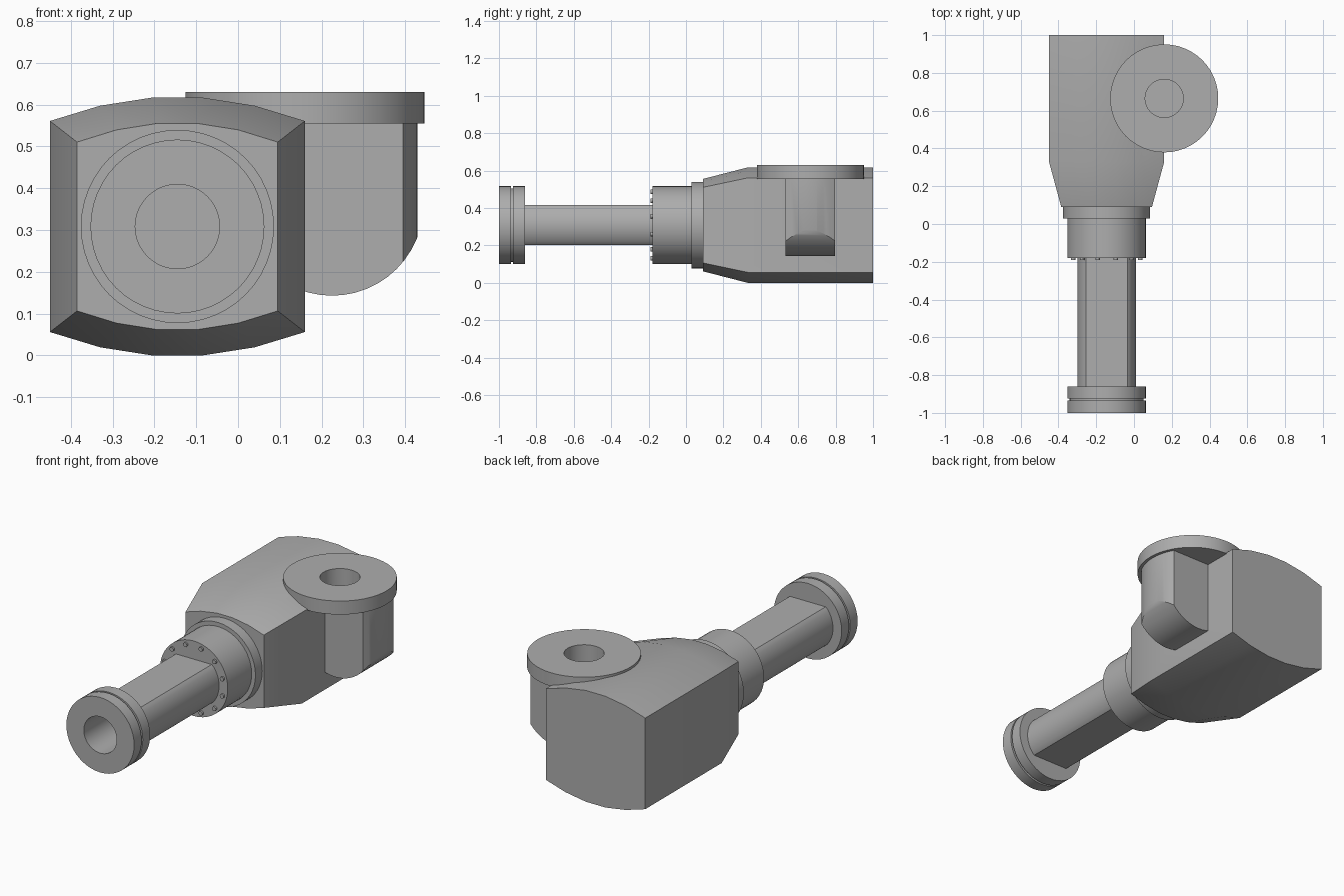
import bpy, bmesh, math
from mathutils import Vector

cube = bpy.data.objects.get("Cube")
if cube:
    bpy.data.objects.remove(cube)

mat = bpy.data.materials.new("plain grey")
mat.use_nodes = True
grey = (0.42, 0.42, 0.42, 1)
mat.diffuse_color = grey
mat.node_tree.nodes["Principled BSDF"].inputs["Base Color"].default_value = grey

AX, AZ = -0.145, 0.3085      # main axis, runs along y
PX, PY = 0.16, 0.665         # side port axis, runs along z


def loft(name, rings):
    """Skin a series of equal-length rings and cap both ends."""
    bm = bmesh.new()
    rows = [[bm.verts.new(p) for p in ring] for ring in rings]
    n = len(rows[0])
    for a, b in zip(rows, rows[1:]):
        for i in range(n):
            j = (i + 1) % n
            bm.faces.new((a[i], a[j], b[j], b[i]))
    bm.faces.new(rows[0])
    bm.faces.new(rows[-1])
    bmesh.ops.recalc_face_normals(bm, faces=bm.faces)
    mesh = bpy.data.meshes.new(name)
    bm.to_mesh(mesh)
    bm.free()
    mesh.materials.append(mat)
    obj = bpy.data.objects.new(name, mesh)
    bpy.context.collection.objects.link(obj)
    return obj


def circle(r, n=48):
    return [(r * math.cos(2 * math.pi * i / n), r * math.sin(2 * math.pi * i / n))
            for i in range(n)]


def along_y(name, steps, cx=AX, cz=AZ, n=48):
    """Turned part on a y axis from (y, radius) steps."""
    return loft(name, [[Vector((cx + u, y, cz + v)) for u, v in circle(r, n)]
                       for y, r in steps])


def along_z(name, steps):
    """Turned part on the port axis from (z, radius) steps."""
    return loft(name, [[Vector((PX + u, PY + v, z)) for u, v in circle(r)]
                       for z, r in steps])


def boolean(obj, cutter, operation):
    mod = obj.modifiers.new("cut", 'BOOLEAN')
    mod.operation = operation
    mod.solver = 'EXACT'
    mod.object = cutter
    bpy.context.view_layer.objects.active = obj
    bpy.ops.object.modifier_apply(modifier=mod.name)


# Barrel-topped body, narrowing to the front
half_top = [(0.305, 0.2525), (0.185, 0.289), (0.06, 0.3085)]
top = half_top + [(-x, z) for x, z in reversed(half_top)]
section = top + [(-x, -z) for x, z in top]


def body_ring(y, sx, sz):
    return [Vector((AX + x * sx, y, AZ + z * sz)) for x, z in section]


body = loft("body", [body_ring(0.09, 0.787, 0.8),
                     body_ring(0.33, 1, 1), body_ring(1, 1, 1)])

# Collars between body and shaft
rear_collar = along_y("rear_collar", [(0.03, 0.231), (0.12, 0.231)])
bolt_collar = along_y("bolt_collar", [(-0.18, 0.208), (0.05, 0.208)])

# Round shaft with flats above and below
shaft_profile = [(u, max(-0.107, min(0.107, v))) for u, v in circle(0.155, 64)]
flat_u = math.sqrt(0.155 ** 2 - 0.107 ** 2)
shaft_profile = [(max(-flat_u, min(flat_u, u)) if abs(v) == 0.107 else u, v)
                 for u, v in shaft_profile]
shaft = loft("shaft", [[Vector((AX + u, y, AZ + v)) for u, v in shaft_profile]
                       for y in (-0.9, -0.15)])

# Grooved end flange
end_flange = along_y("end_flange", [
    (-1, 0.208), (-0.935, 0.208), (-0.935, 0.196),
    (-0.924, 0.196), (-0.924, 0.208), (-0.86, 0.208)])

# Ring of bolts on the collar
bolts = []
for i in range(12):
    a = 2 * math.pi * (i + 0.5) / 12
    bolts.append(along_y("collar_bolt", [(-0.19, 0.012), (-0.17, 0.012)],
                         AX + 0.184 * math.cos(a), AZ + 0.184 * math.sin(a), 12))

# Side port housing: rounded bottom, flat front and back, curved end
HX, HZ, HR = 0.225, 0.362, 0.219
outline = [(HX + HR, 0.56), (HX - HR, 0.56)]
outline += [(HX - HR * math.cos(math.pi * i / 24), HZ - HR * math.sin(math.pi * i / 24))
            for i in range(25)]
port_housing = loft("port_housing", [[Vector((x, PY + d, z)) for x, z in outline]
                                     for d in (-0.1325, 0.1325)])
round_end = along_z("round_end_helper", [(0.05, 0.27), (0.7, 0.27)])
boolean(port_housing, round_end, 'INTERSECT')

# Port flange
port_flange = along_z("port_flange", [(0.555, 0.286), (0.63, 0.286)])

# Bores through the port and the shaft
port_bore = along_z("port_bore_helper", [(0.3, 0.101), (0.7, 0.101)])
for part in (body, port_housing, port_flange):
    boolean(part, port_bore, 'DIFFERENCE')
shaft_bore = along_y("shaft_bore_helper", [(-1.1, 0.101), (-0.4, 0.101)])
for part in (shaft, end_flange):
    boolean(part, shaft_bore, 'DIFFERENCE')
for helper in (round_end, port_bore, shaft_bore):
    bpy.data.objects.remove(helper)

# Smooth shading with sharp edges kept
bpy.ops.object.select_all(action='DESELECT')
for part in [body, rear_collar, bolt_collar, shaft, end_flange,
             port_housing, port_flange] + bolts:
    part.select_set(True)
    bpy.context.view_layer.objects.active = part
bpy.ops.object.shade_smooth_by_angle(angle=math.radians(31))
